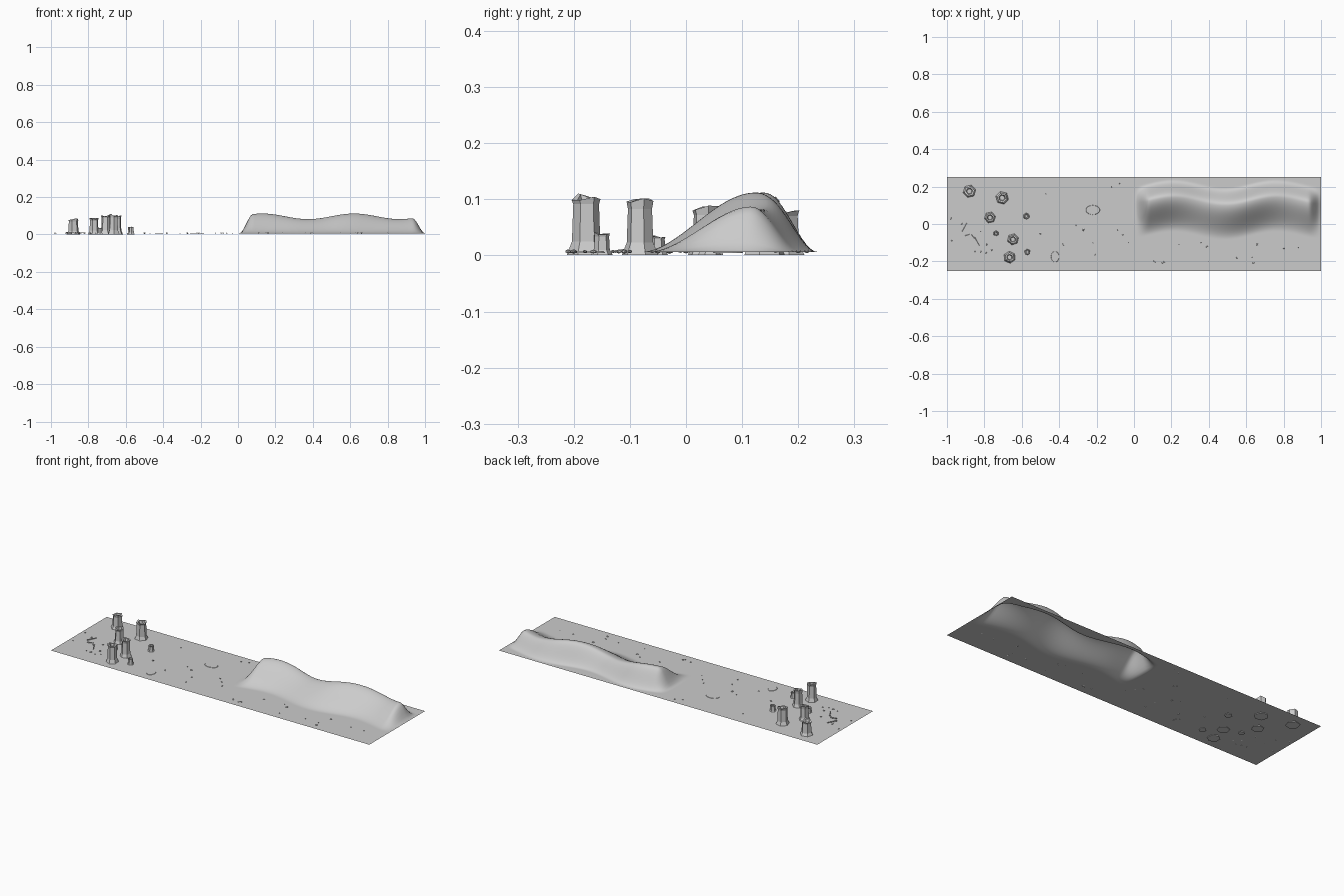
import bpy, bmesh, math, random
from mathutils import Matrix

if "Cube" in bpy.data.objects:
    bpy.data.objects.remove(bpy.data.objects["Cube"])

random.seed(4)
GROUND = 0.006


def finish(bm, name, smooth=False):
    bmesh.ops.recalc_face_normals(bm, faces=bm.faces)
    me = bpy.data.meshes.new(name)
    bm.to_mesh(me)
    bm.free()
    for p in me.polygons:
        p.use_smooth = smooth
    ob = bpy.data.objects.new(name, me)
    bpy.context.collection.objects.link(ob)
    return ob


def ease(t):
    t = max(0.0, min(1.0, t))
    return t * t * (3 - 2 * t)


# height of the winding dune above the flat sand
def dune(x, y):
    ends = ease((x - 0.005) / 0.075) * ease((1.0 - x) / 0.07)
    top = 0.091 + 0.015 * math.cos(2 * math.pi * (x - 0.13) / 0.49)
    crest = 0.125 + 0.022 * math.cos(2 * math.pi * (x - 0.21) / 0.55)
    d = y - crest
    side = ease(1 + d / 0.185) if d < 0 else ease(1 - d / 0.088)
    return top * ends * side


# sand sheet with the dune raised from it
bm = bmesh.new()
bmesh.ops.create_grid(bm, x_segments=200, y_segments=70, size=1)
for v in bm.verts:
    v.co.y *= 0.25
    v.co.z = GROUND + dune(v.co.x, v.co.y)
sand = finish(bm, "sand_and_dune", True)


# broken hollow stump: flared foot, upright wall, jagged rim, sunken core
def stump(name, x, y, h, r, n=6):
    bm = bmesh.new()
    turn = random.random()
    jag = [random.uniform(-0.08, 0.06) * h for _ in range(n)]
    levels = [(1.5, 0, 0), (1.1, 0.22, 0), (1.0, 0.82, 0),
              (1.12, 0.96, 1), (0.72, 0.95, 1), (0.55, 0.8, 0)]
    rings = []
    for k, f, j in levels:
        ring = []
        for i in range(n):
            a = 2 * math.pi * i / n + turn
            ring.append(bm.verts.new((x + r * k * math.cos(a), y + r * k * math.sin(a),
                                      0.001 + h * f + j * jag[i])))
        rings.append(ring)
    for a, b in zip(rings, rings[1:]):
        for i in range(n):
            bm.faces.new((a[i], a[(i + 1) % n], b[(i + 1) % n], b[i]))
    bm.faces.new(rings[0])
    bm.faces.new(rings[-1])
    finish(bm, name)


for i, s in enumerate([
        (-0.88, 0.175, 0.085, 0.025), (-0.705, 0.14, 0.105, 0.025),
        (-0.77, 0.035, 0.087, 0.022), (-0.575, 0.042, 0.038, 0.014),
        (-0.738, -0.05, 0.034, 0.012), (-0.647, -0.082, 0.100, 0.022),
        (-0.665, -0.178, 0.110, 0.023), (-0.57, -0.15, 0.040, 0.013)]):
    stump("stump_%d" % i, *s)


# flat shallow patches on the sand
for i, (x, y, rx, ry) in enumerate([(-0.22, 0.075, 0.040, 0.027), (-0.422, -0.175, 0.023, 0.031)]):
    bm = bmesh.new()
    bmesh.ops.create_cone(bm, cap_ends=True, segments=20, radius1=1, radius2=0.9, depth=0.003,
                          matrix=Matrix.Translation((x, y, GROUND)) @ Matrix.Diagonal((rx, ry, 1, 1)))
    finish(bm, "flat_patch_%d" % i)

# scattered pebbles
spots = [(-.98, .03), (-.92, .0), (-.975, -.09), (-.82, -.04), (-.79, -.11), (-.85, -.145),
         (-.82, -.15), (-.79, -.155), (-.76, -.14), (-.47, .16), (-.5, -.05), (-.38, -.11),
         (-.31, -.01), (-.27, -.03), (-.22, -.1), (-.21, -.165), (-.12, .2), (-.08, .215),
         (-.09, -.03), (-.06, -.06), (-.03, -.1), (.11, -.2), (.15, -.21), (.16, -.2),
         (.24, -.11), (.36, -.1), (.39, -.12), (.4, -.2), (.55, -.18), (.63, -.18),
         (.64, -.21), (.66, -.11), (.8, -.13), (.88, -.125)]
bm = bmesh.new()
for x, y in spots:
    r = random.uniform(0.004, 0.007)
    bmesh.ops.create_icosphere(bm, subdivisions=1, radius=r,
                               matrix=Matrix.Translation((x, y, GROUND + 0.001))
                               @ Matrix.Rotation(random.random() * 6, 4, 'Z')
                               @ Matrix.Diagonal((1.1, 0.8, 0.6, 1)))
finish(bm, "pebbles")

# fallen sticks
bm = bmesh.new()
for x, y, deg, length in [(-.905, -.018, 62, .055), (-.84, -.095, -60, .055),
                          (-.89, -.06, 20, .025), (-.862, -.068, -50, .03)]:
    bmesh.ops.create_cone(bm, cap_ends=True, segments=5, radius1=0.0035, radius2=0.002, depth=length,
                          matrix=Matrix.Translation((x, y, GROUND + 0.003))
                          @ Matrix.Rotation(math.radians(deg), 4, 'Z')
                          @ Matrix.Rotation(math.pi / 2, 4, 'Y'))
finish(bm, "fallen_sticks")
